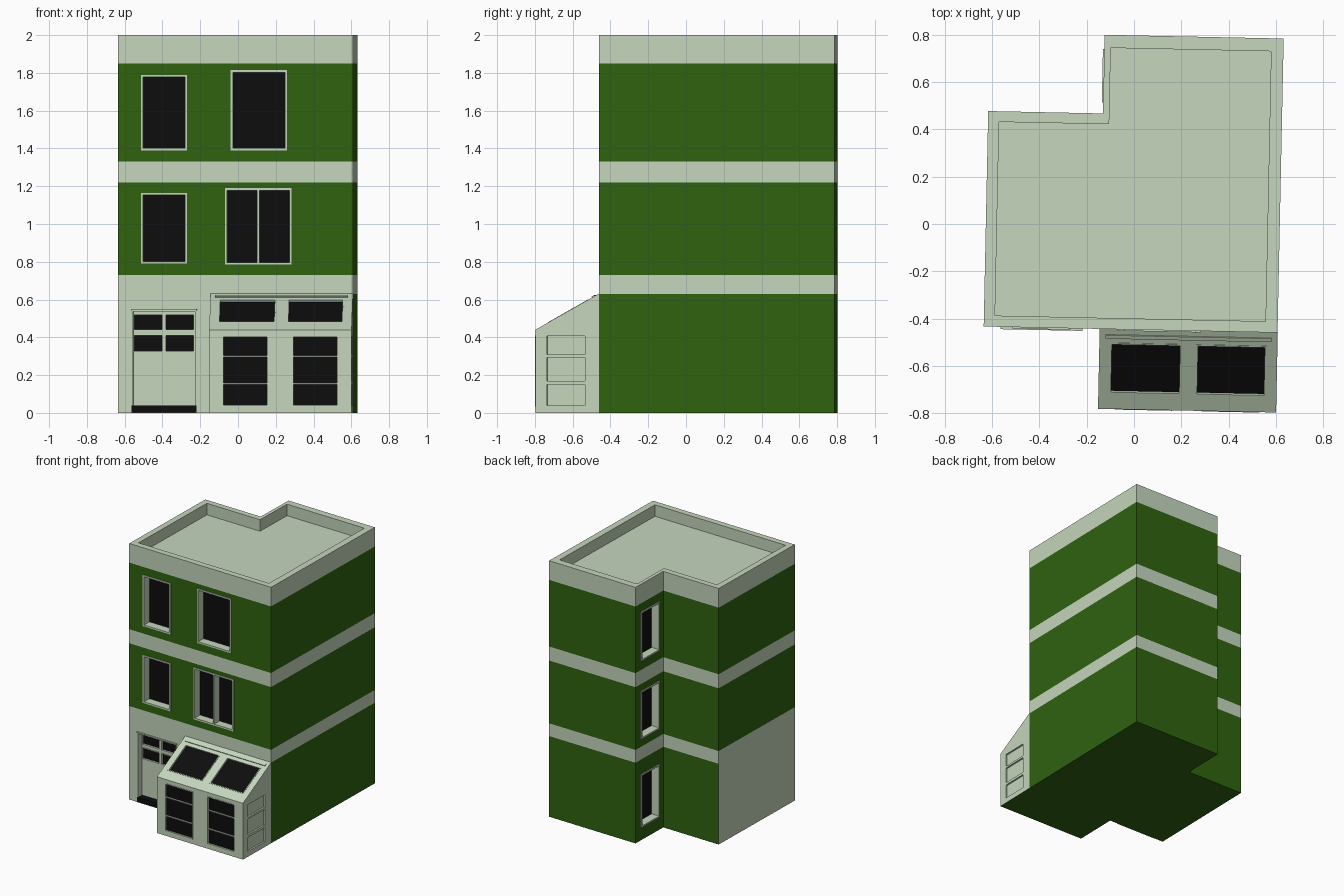
import bpy, bmesh, math
from mathutils import Matrix, Vector

if "Cube" in bpy.data.objects:
    bpy.data.objects.remove(bpy.data.objects["Cube"])


def material(name, rgb):
    m = bpy.data.materials.new(name)
    m.diffuse_color = (*rgb, 1)
    m.use_nodes = True
    m.node_tree.nodes["Principled BSDF"].inputs["Base Color"].default_value = m.diffuse_color
    return m


MATS = [material("pale stone", (0.56, 0.67, 0.51)),
        material("dark green paint", (0.029, 0.122, 0.005)),
        material("black glass", (0.004, 0.004, 0.004))]
PALE, GREEN, BLACK = 0, 1, 2
TILT = Matrix.Rotation(math.radians(-1.2), 4, 'Z')   # whole house is slightly turned

# plan of the house
X0, X1, XN = -0.627, 0.617, -0.141
Y0, Y1, YN = -0.447, 0.798, 0.465
TOP, ROOF = 2.0, 1.91
LEVELS = [0, 0.63, 0.73, 1.22, 1.33, 1.85, TOP]


def side(deg, x, y, z=0):
    """Wall frame: local x runs along the wall, -y points out, z up."""
    return Matrix.Translation((x, y, z)) @ Matrix.Rotation(math.radians(deg), 4, 'Z')


def finish(name, bm, frame):
    me = bpy.data.meshes.new(name)
    for m in MATS:
        me.materials.append(m)
    bm.transform(TILT @ frame)
    bm.to_mesh(me)
    bm.free()
    ob = bpy.data.objects.new(name, me)
    bpy.context.collection.objects.link(ob)
    return ob


def face(bm, pts, mat):
    bm.faces.new([bm.verts.new(p) for p in pts]).material_index = mat


def rect(bm, u0, u1, z0, z1, d, mat):
    face(bm, [(u0, d, z0), (u1, d, z0), (u1, d, z1), (u0, d, z1)], mat)


def box(bm, u0, u1, d0, d1, z0, z1, mat):
    m = (Matrix.Translation(((u0 + u1) / 2, (d0 + d1) / 2, (z0 + z1) / 2))
         @ Matrix.Diagonal((u1 - u0, d1 - d0, z1 - z0, 1)))
    for v in bmesh.ops.create_cube(bm, size=1, matrix=m)['verts']:
        for f in v.link_faces:
            f.material_index = mat


def panel(name, frame, u0, u1, levels, holes=(), rule=lambda z: PALE, d=0):
    """Flat wall with rectangular openings, coloured by height."""
    us = sorted({u0, u1, *[h[0] for h in holes], *[h[1] for h in holes]})
    zs = sorted({*levels, *[h[2] for h in holes], *[h[3] for h in holes]})
    bm = bmesh.new()
    for a, b in zip(us, us[1:]):
        for c, e in zip(zs, zs[1:]):
            u, z = (a + b) / 2, (c + e) / 2
            if not any(h[0] < u < h[1] and h[2] < z < h[3] for h in holes):
                rect(bm, a, b, c, e, d, rule(z))
    bmesh.ops.remove_doubles(bm, verts=bm.verts, dist=1e-5)
    finish(name, bm, frame)


def window(name, frame, hole, depth=0.06, t=0.012, proud=0.006, cols=1, bars=(),
           glass=BLACK, start=0):
    """Frame ring, optional bars and the pane at the back of the opening."""
    u0, u1, z0, z1 = hole
    bm = bmesh.new()
    d0, d1 = start - proud, start + depth
    rect(bm, u0, u1, z0, z1, d1 - 0.001, glass)
    box(bm, u0, u0 + t, d0, d1, z0, z1, PALE)
    box(bm, u1 - t, u1, d0, d1, z0, z1, PALE)
    box(bm, u0 + t, u1 - t, d0, d1, z0, z0 + t, PALE)
    box(bm, u0 + t, u1 - t, d0, d1, z1 - t, z1, PALE)
    for i in range(1, cols):
        u = u0 + (u1 - u0) * i / cols
        box(bm, u - t / 2, u + t / 2, d0, d1, z0 + t, z1 - t, PALE)
    for z in bars:
        box(bm, u0 + t, u1 - t, d0 + 0.002, d1, z - t / 2, z + t / 2, PALE)
    finish(name, bm, frame)


def banded(ground):
    def rule(z):
        if z < 0.63:
            return ground
        return GREEN if 0.73 < z < 1.22 or 1.33 < z < 1.85 else PALE
    return rule


# main walls
FRONT, RIGHT = side(0, 0, Y0), side(90, X1, 0)
LEFT, NOTCH = side(-90, X0, 0), side(-90, XN, 0)
front_windows = [(-0.505, -0.26, 1.39, 1.79), (-0.03, 0.27, 1.39, 1.815),
                 (-0.505, -0.26, 0.79, 1.165), (-0.06, 0.293, 0.785, 1.19)]
door = (-0.552, -0.213, 0.0, 0.545)
notch_windows = [(-0.737, -0.512, a, b) for a, b in ((0.1, 0.515), (0.79, 1.165), (1.4, 1.785))]
panel("front_wall", FRONT, X0, X1, LEVELS, front_windows + [door], banded(PALE))
panel("right_wall", RIGHT, Y0, Y1, LEVELS, (), banded(GREEN))
panel("left_wall", LEFT, -YN, -Y0, LEVELS, (), banded(PALE))
panel("back_wall", side(180, 0, Y1), -X1, -XN, LEVELS, (), banded(GREEN))
panel("notch_back_wall", side(180, 0, YN), -XN, -X0, LEVELS, (), banded(GREEN))
panel("notch_side_wall", NOTCH, -Y1, -YN, LEVELS, notch_windows, banded(GREEN))
for i, h in enumerate(front_windows):
    window(f"front_window_{i}", FRONT, h, cols=2 if i == 3 else 1)
for i, h in enumerate(notch_windows):
    window(f"notch_window_{i}", NOTCH, h)

# parapet, flat roof and underside
outer = [(X0, Y0), (X1, Y0), (X1, Y1), (XN, Y1), (XN, YN), (X0, YN)]
xi0, xi1, xin = X0 + 0.047, X1 - 0.052, XN + 0.027
yi0, yi1, yin = Y0 + 0.047, Y1 - 0.055, YN - 0.045
inner = [(xi0, yi0), (xi1, yi0), (xi1, yi1), (xin, yi1), (xin, yin), (xi0, yin)]
bm = bmesh.new()
for i in range(6):
    j = (i + 1) % 6
    a, b, c, e = outer[i], outer[j], inner[j], inner[i]
    face(bm, [(*a, TOP), (*b, TOP), (*c, TOP), (*e, TOP)], PALE)
    face(bm, [(*e, TOP), (*c, TOP), (*c, ROOF), (*e, ROOF)], PALE)
face(bm, [(*p, ROOF) for p in inner], PALE)
face(bm, [(*p, 0) for p in reversed(outer)], GREEN)
bmesh.ops.remove_doubles(bm, verts=bm.verts, dist=1e-5)
finish("parapet_roof_and_base", bm, Matrix())

# recessed front door with four panes, step and lintel
D = 0.045
panes = [(a, b, c, e) for a, b in ((-0.547, -0.388), (-0.378, -0.222))
         for c, e in ((0.322, 0.415), (0.435, 0.525))]
panel("door", FRONT, door[0], door[1], [0, 0.545], panes, d=D)
for i, h in enumerate(panes):
    window(f"door_pane_{i}", FRONT, h, depth=0.012, t=0.006, proud=0.004, start=D)
bm = bmesh.new()
for u in (door[0], door[1] - 0.006):
    box(bm, u, u + 0.006, -0.003, D, 0, door[3], PALE)
box(bm, door[0], door[1], -0.003, D, 0.537, 0.547, PALE)
box(bm, door[0] - 0.004, door[1] + 0.004, -0.01, 0, 0.542, 0.551, PALE)
box(bm, door[0] - 0.003, door[1] + 0.003, -0.004, D, 0.001, 0.04, BLACK)
finish("door_surround_and_step", bm, FRONT)

# lean-to bay on the front
BX0, BX1, BY, EAVE, RIDGE = -0.136, 0.618, -0.785, 0.44, 0.632
run, rise = Y0 - BY, RIDGE - EAVE
slope_len = math.hypot(run, rise)
BAY = side(0, 0, BY)
SLOPE = Matrix.Translation((0, BY, EAVE)) @ Matrix.Rotation(-math.atan2(run, rise), 4, 'X')
bay_windows = [(-0.067, 0.178, 0.035, 0.41), (0.303, 0.548, 0.035, 0.41)]
skylights = [(-0.09, 0.213, 0.076, 0.322), (0.275, 0.572, 0.076, 0.322)]
panel("bay_front", BAY, BX0, BX1, [0, EAVE], bay_windows)
panel("bay_roof", SLOPE, BX0, BX1, [0, slope_len], skylights)
for i, h in enumerate(bay_windows):
    window(f"bay_window_{i}", BAY, h, depth=0.012, t=0.007, proud=0.002, bars=(0.155, 0.3))
for i, h in enumerate(skylights):
    window(f"skylight_{i}", SLOPE, h, depth=0.012, t=0.007, proud=0.002)
bm = bmesh.new()
box(bm, BX0 + 0.025, BX1 - 0.025, -0.006, 0.002, 0.345, 0.362, PALE)
finish("bay_ridge_strip", bm, SLOPE)

# bay sides with three blind panels each
for name, frame, s in (("right", side(90, BX1, 0), 1), ("left", side(-90, BX0, 0), -1)):
    ya, yb = sorted((s * -0.727, s * -0.517))
    holes = [(ya, yb, a, b) for a, b in ((0.035, 0.155), (0.165, 0.298), (0.303, 0.412))]
    panel(f"bay_{name}_side", frame, *sorted((s * BY, s * Y0)), [0, EAVE], holes)
    for i, h in enumerate(holes):
        window(f"bay_{name}_panel_{i}", frame, h, depth=0.014, t=0.005, proud=0, glass=PALE)
    bm = bmesh.new()
    tri = [(s * BY, 0, EAVE), (s * Y0, 0, EAVE), (s * Y0, 0, RIDGE)]
    face(bm, tri if s > 0 else tri[::-1], PALE)
    finish(f"bay_{name}_gable", bm, frame)
bm = bmesh.new()
face(bm, [(BX0, BY, 0), (BX0, Y0, 0), (BX1, Y0, 0), (BX1, BY, 0)], GREEN)
finish("bay_base", bm, Matrix())
